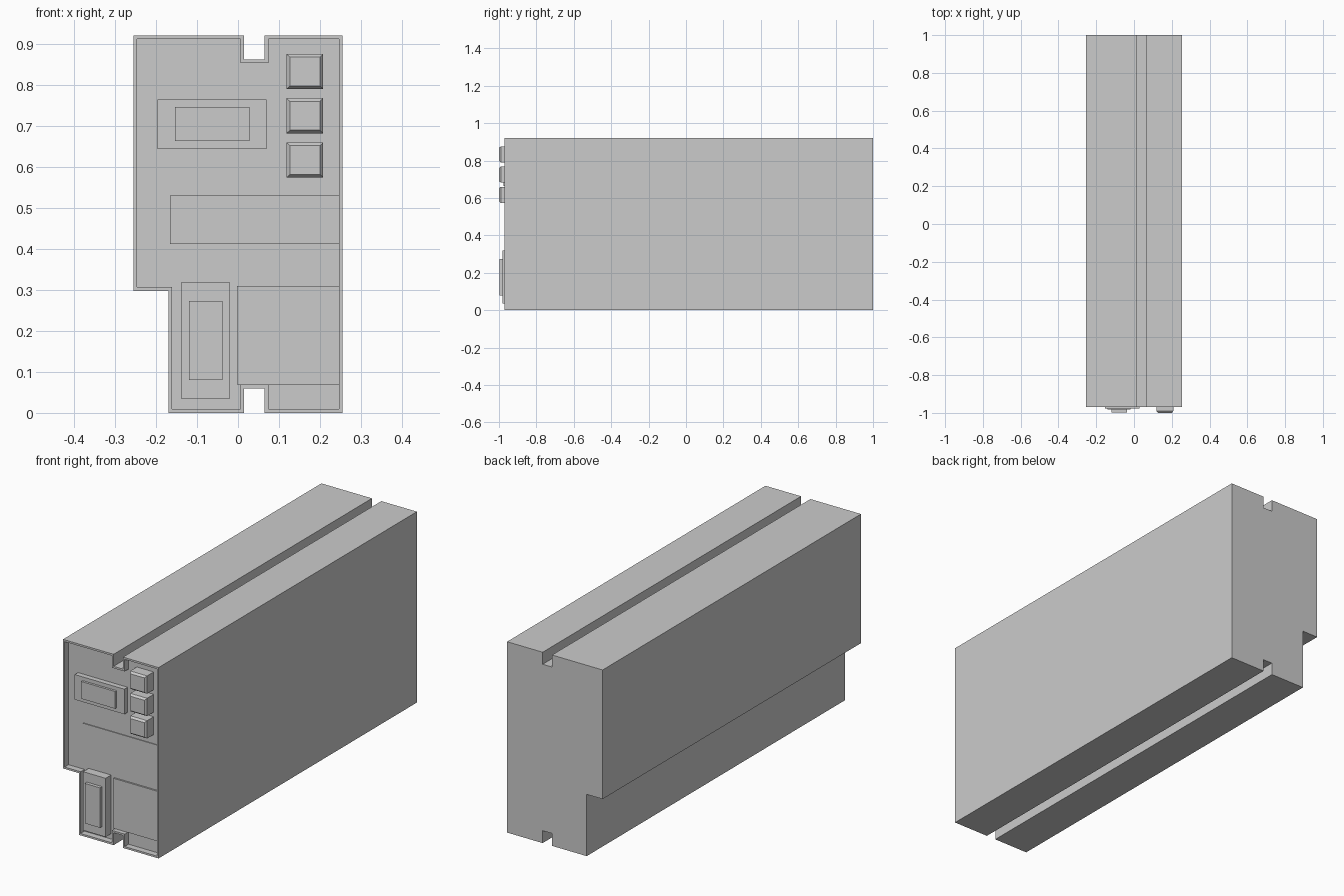
import bpy, bmesh

if "Cube" in bpy.data.objects:
    bpy.data.objects.remove(bpy.data.objects["Cube"])

FLOOR = -0.94  # y of the recessed front plate


def finish(bm, name):
    bmesh.ops.recalc_face_normals(bm, faces=bm.faces)
    mesh = bpy.data.meshes.new(name)
    bm.to_mesh(mesh)
    bm.free()
    obj = bpy.data.objects.new(name, mesh)
    bpy.context.collection.objects.link(obj)
    return obj


def raised_panel(name, x0, x1, z0, z1, front, inner=None, inner_front=None, chamfer=False):
    """Box standing on the plate, with an optional raised or chamfered centre."""
    rings = [((x0, x1, z0, z1), FLOOR + 0.005), ((x0, x1, z0, z1), front)]
    if inner:
        if not chamfer:
            rings.append((inner, front))
        rings.append((inner, inner_front))
    bm = bmesh.new()
    loops = []
    for (a, b, c, d), y in rings:
        loops.append([bm.verts.new(p) for p in ((a, y, c), (b, y, c), (b, y, d), (a, y, d))])
    for lo, hi in zip(loops, loops[1:]):
        for i in range(4):
            j = (i + 1) % 4
            bm.faces.new((lo[i], lo[j], hi[j], hi[i]))
    bm.faces.new(loops[0])
    bm.faces.new(loops[-1])
    return finish(bm, name)


# Housing: stepped, grooved profile run front to back
profile = [(-0.17, 0), (0.015, 0), (0.015, 0.06), (0.065, 0.06), (0.065, 0),
           (0.255, 0), (0.255, 0.921), (0.065, 0.921), (0.065, 0.863),
           (0.015, 0.863), (0.015, 0.921), (-0.255, 0.921), (-0.255, 0.298),
           (-0.17, 0.298)]
bm = bmesh.new()
front = bm.faces.new([bm.verts.new((x, -0.97, z)) for x, z in profile])
back = bm.faces.new([bm.verts.new((x, 1.0, z)) for x, z in reversed(profile)])
n = len(profile)
fv, bv = list(front.verts), list(reversed(back.verts))
for i in range(n):
    j = (i + 1) % n
    bm.faces.new((fv[i], bv[i], bv[j], fv[j]))
bmesh.ops.recalc_face_normals(bm, faces=bm.faces)

# Thin rim around the sunken front plate
bmesh.ops.inset_region(bm, faces=[front], thickness=0.009, use_even_offset=True)
walls = bmesh.ops.extrude_discrete_faces(bm, faces=[front])
for v in walls["faces"][0].verts:
    v.co.y = FLOOR
bmesh.ops.remove_doubles(bm, verts=bm.verts, dist=1e-5)
finish(bm, "housing")

# Three square push buttons
for i, z in enumerate((0.617, 0.725, 0.833)):
    raised_panel(f"button_{i + 1}", 0.118, 0.208, z - 0.043, z + 0.043, -0.99,
                 (0.127, 0.2, z - 0.035, z + 0.035), -1.0, chamfer=True)

# Display window and tall lower-left module
raised_panel("display", -0.196, 0.069, 0.644, 0.765, -0.965,
             (-0.154, 0.028, 0.664, 0.747), -0.976)
raised_panel("lower_module", -0.139, -0.019, 0.035, 0.318, -0.982,
             (-0.119, -0.038, 0.08, 0.273), -0.998)

# Flat plates running to the right rim
raised_panel("label_strip", -0.166, 0.246, 0.412, 0.53, FLOOR - 0.004)
raised_panel("lower_plate", -0.002, 0.246, 0.069, 0.31, FLOOR - 0.008)
